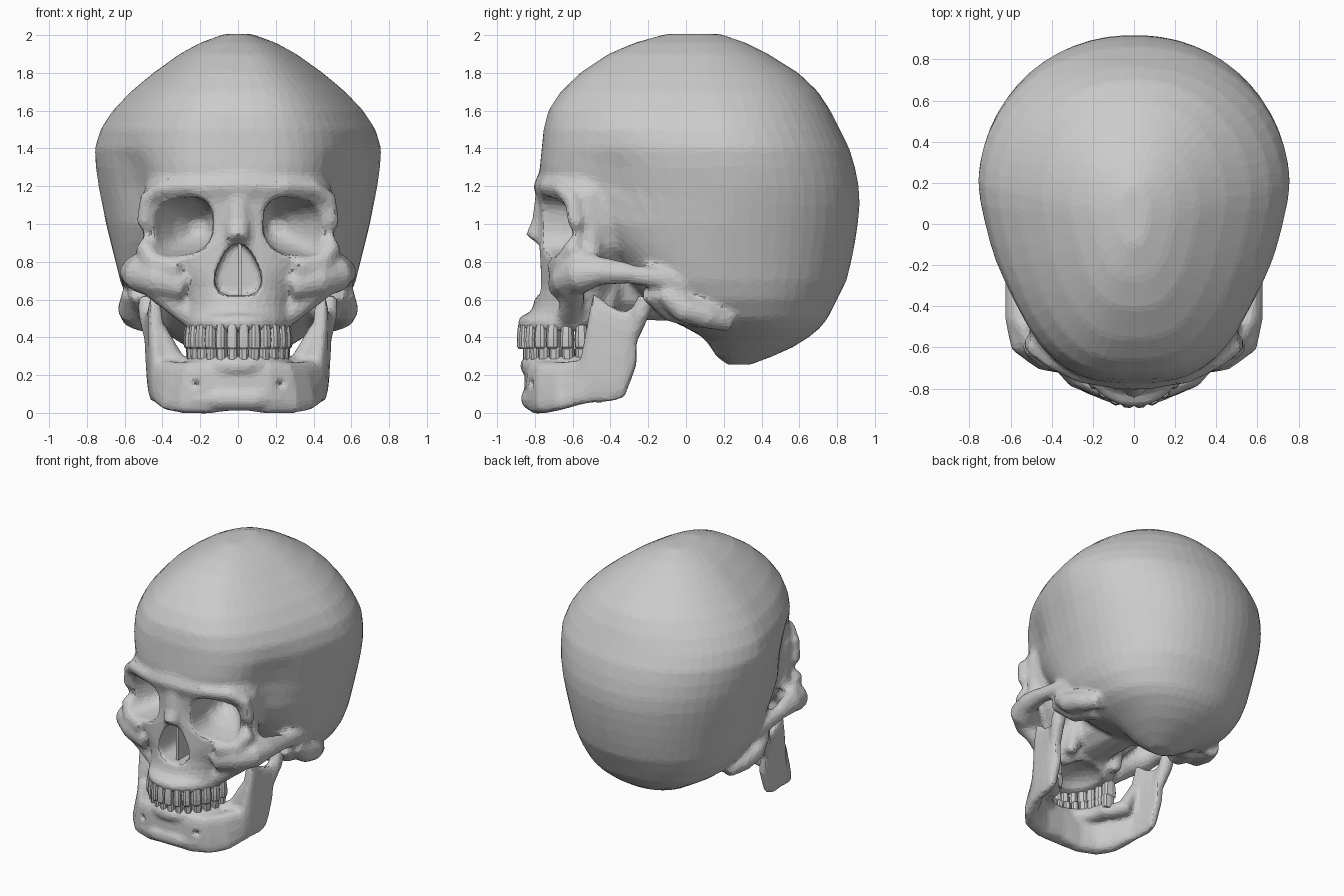
import bpy, bmesh
from math import sin, cos, pi, exp, copysign
from mathutils import Vector, Matrix

if "Cube" in bpy.data.objects:
    bpy.data.objects.remove(bpy.data.objects["Cube"])

bone = bpy.data.materials.new("bone_grey")
bone.use_nodes = True
bone.diffuse_color = (0.6, 0.6, 0.6, 1)
for node in bone.node_tree.nodes:
    if node.type == 'BSDF_PRINCIPLED':
        node.inputs["Base Color"].default_value = (0.6, 0.6, 0.6, 1)
        node.inputs["Roughness"].default_value = 0.7


# ---------- helpers ----------
def power(v, e):
    """Signed power, turns a circle into a superellipse."""
    return copysign(abs(v) ** (2 / e), v)


def loft(bm, rings):
    """Closed skin through equal-sized rings of points."""
    loops = [[bm.verts.new(p) for p in ring] for ring in rings]
    n = len(loops[0])
    for a, b in zip(loops, loops[1:]):
        for i in range(n):
            j = (i + 1) % n
            bm.faces.new((a[i], a[j], b[j], b[i]))
    bm.faces.new(loops[0][::-1])
    bm.faces.new(loops[-1])


def tube(bm, points, side=1, n=12):
    """Round bar along (x, y, z, radius) points."""
    path = [Vector((side * x, y, z)) for x, y, z, r in points]
    rings = []
    for i, p in enumerate(path):
        t = path[min(i + 1, len(path) - 1)] - path[max(i - 1, 0)]
        q = t.to_track_quat('Z', 'Y')
        r = points[i][3]
        rings.append([p + q @ Vector((r * cos(2 * pi * k / n), r * sin(2 * pi * k / n), 0))
                      for k in range(n)])
    loft(bm, rings)


def ball(bm, centre, size):
    m = Matrix.Translation(centre) @ Matrix.Diagonal((*size, 1))
    bmesh.ops.create_icosphere(bm, subdivisions=3, radius=1, matrix=m)


def section(z, yf, yb, w, centre, taper, front, back, n=56):
    """Horizontal outline: superellipse back, tapered superellipse front."""
    yc = yf + centre * (yb - yf)
    ring = []
    for i in range(n):
        a = 2 * pi * (i + 0.5) / n
        c, s = cos(a), sin(a)
        if c >= 0:
            x, y = w * power(s, back), yc + (yb - yc) * power(c, back)
        else:
            f = (1 - abs(c) ** front) ** (1 / front) * (1 + taper * c)
            x, y = copysign(w * f, s), yc + (yc - yf) * c
        # hollow of the temple
        if taper:
            x *= 1 - 0.1 * exp(-((y + 0.42) / 0.17) ** 2 - ((z - 1.22) / 0.17) ** 2)
        ring.append((x, y, z))
    return ring


def make(name, bm):
    bmesh.ops.recalc_face_normals(bm, faces=bm.faces[:])
    me = bpy.data.meshes.new(name)
    bm.to_mesh(me)
    bm.free()
    ob = bpy.data.objects.new(name, me)
    bpy.context.scene.collection.objects.link(ob)
    me.materials.append(bone)
    return ob


def fuse(ob, voxel, cutter, ratio, smooth):
    """Merge the parts, carve the openings, then facet the surface."""
    def remesh():
        m = ob.modifiers.new("merge", 'REMESH')
        m.mode, m.voxel_size = 'VOXEL', voxel
    remesh()
    cutter.hide_render = True
    b = ob.modifiers.new("carve", 'BOOLEAN')
    b.operation, b.solver, b.object = 'DIFFERENCE', 'EXACT', cutter
    remesh()
    s = ob.modifiers.new("soften", 'SMOOTH')
    s.factor, s.iterations = 0.5, smooth
    ob.modifiers.new("facet", 'DECIMATE').ratio = ratio
    dg = bpy.context.evaluated_depsgraph_get()
    me = bpy.data.meshes.new_from_object(ob.evaluated_get(dg))
    ob.modifiers.clear()
    ob.data = me
    me.materials.clear()
    me.materials.append(bone)
    me.shade_flat()
    bpy.data.objects.remove(cutter)


# ---------- cranium: z, front y, back y, half width ----------
bm = bmesh.new()
cranium = [(0.255, 0.22, 0.34, 0.08), (0.3, 0.16, 0.46, 0.18), (0.35, 0.13, 0.57, 0.27),
           (0.4, 0.09, 0.65, 0.35), (0.45, 0, 0.71, 0.44),
           (0.5, -0.1, 0.75, 0.51), (0.6, -0.22, 0.8, 0.585), (0.7, -0.31, 0.85, 0.625),
           (0.8, -0.38, 0.875, 0.65), (0.9, -0.48, 0.895, 0.675), (1.0, -0.58, 0.91, 0.7),
           (1.1, -0.67, 0.92, 0.72), (1.2, -0.77, 0.915, 0.74), (1.3, -0.775, 0.895, 0.754),
           (1.4, -0.765, 0.865, 0.76), (1.5, -0.755, 0.815, 0.73), (1.6, -0.73, 0.765, 0.665),
           (1.7, -0.665, 0.7, 0.57), (1.8, -0.56, 0.595, 0.45), (1.9, -0.41, 0.435, 0.31),
           (1.96, -0.27, 0.315, 0.2), (2.007, -0.1, 0.18, 0.07)]
rings = []
for row in cranium:
    f = min(max((row[0] - 0.75) / 0.45, 0), 1)
    rings.append(section(*row, 0.45 + 0.12 * f, 0.04 + 0.21 * f, 2.9, 2.12))
loft(bm, rings)

# ---------- face block from upper gum to brow ----------
face = [(0.44, -0.87, -0.5, 0.25), (0.5, -0.835, -0.46, 0.27), (0.58, -0.805, -0.42, 0.28),
        (0.66, -0.79, -0.4, 0.31), (0.76, -0.785, -0.35, 0.4), (0.88, -0.78, -0.3, 0.47),
        (1.0, -0.77, -0.3, 0.5), (1.12, -0.78, -0.3, 0.5), (1.2, -0.81, -0.3, 0.49),
        (1.28, -0.775, -0.3, 0.46), (1.36, -0.74, -0.3, 0.42)]
loft(bm, [section(*row, 0.62, 0, 2, 4) for row in face])
# nasal bones and skull base
tube(bm, [(0, -0.72, 1.14, 0.08), (0, -0.745, 1.0, 0.075), (0, -0.8, 0.91, 0.06)])
tube(bm, [(0, -0.5, 0.7, 0.2), (0, 0, 0.66, 0.18)])
# upper gum ridge
tube(bm, [(0.235 * sin(a * pi / 12), -0.56 - 0.285 * cos(a * pi / 12), 0.475, 0.048)
          for a in range(-6, 7)])
for side in (1, -1):
    # orbit rim and side wall
    tube(bm, [(0.06, -0.755, 1.18, 0.045), (0.25, -0.735, 1.2, 0.045), (0.4, -0.66, 1.19, 0.045),
              (0.475, -0.6, 1.13, 0.05), (0.495, -0.58, 1.0, 0.045), (0.495, -0.59, 0.88, 0.055),
              (0.44, -0.63, 0.79, 0.07), (0.3, -0.68, 0.765, 0.065)], side)
    tube(bm, [(0.45, -0.51, 1.16, 0.06), (0.46, -0.5, 1.0, 0.05), (0.46, -0.5, 0.82, 0.06)], side)
    # cheekbone, buttress above the molars and arch
    tube(bm, [(0.27, -0.66, 0.67, 0.08), (0.42, -0.62, 0.71, 0.1), (0.52, -0.55, 0.735, 0.1),
              (0.56, -0.45, 0.745, 0.07), (0.575, -0.3, 0.735, 0.052), (0.565, -0.15, 0.715, 0.058),
              (0.54, 0, 0.68, 0.06)], side)
    tube(bm, [(0.47, -0.59, 0.82, 0.06), (0.555, -0.47, 0.785, 0.048), (0.575, -0.3, 0.76, 0.036)], side)
    tube(bm, [(0.46, -0.6, 0.67, 0.06), (0.36, -0.6, 0.6, 0.065), (0.25, -0.62, 0.51, 0.06)], side)
    # jaw socket and ear region
    tube(bm, [(0.53, -0.2, 0.65, 0.06), (0.46, -0.08, 0.56, 0.08), (0.42, 0.1, 0.53, 0.09)], side)
    tube(bm, [(0.56, -0.12, 0.64, 0.055), (0.565, -0.01, 0.55, 0.075), (0.55, 0.11, 0.515, 0.07),
              (0.5, 0.24, 0.48, 0.055)], side)
    # plates behind the palate
    tube(bm, [(0.2, -0.44, 0.48, 0.04), (0.17, -0.4, 0.7, 0.07)], side)
skull = make("skull", bm)

# ---------- openings: orbits, nose, palate, cheek holes ----------
bm = bmesh.new()
orbit = [(-1.0, 0.315, 1.03), (-0.75, 0.315, 1), (-0.65, 0.302, 0.94), (-0.55, 0.265, 0.8),
         (-0.46, 0.235, 0.57), (-0.39, 0.21, 0.25)]
for side in (1, -1):
    rings = []
    for y, cx, k in orbit:
        ring = []
        for i in range(28):
            dx = 0.182 * k * power(cos(2 * pi * i / 28), 2.7)
            dz = 0.158 * k * power(sin(2 * pi * i / 28), 2.7)
            ring.append((side * (cx + dx), y, 0.985 + dz - 0.12 * dx))
        rings.append(ring)
    loft(bm, rings)
    ball(bm, (side * 0.28, -0.75, 0.73), (0.035, 0.05, 0.025))
pear = [(0.05, 0.62), (0.105, 0.64), (0.125, 0.7), (0.11, 0.77), (0.075, 0.84), (0.03, 0.895)]
outline = pear + [(-x, z) for x, z in pear[::-1]]
loft(bm, [[(x, y, z) for x, z in outline] for y in (-1.0, -0.52)])
ball(bm, (0, -0.6, 0.41), (0.17, 0.2, 0.11))
fuse(skull, 0.016, make("opening_cutter", bm), 0.1, 6)

# ---------- nasal septum ----------
bm = bmesh.new()
bmesh.ops.create_cube(bm, size=1, matrix=Matrix.Translation((0.01, -0.62, 0.755))
                      @ Matrix.Diagonal((0.018, 0.24, 0.3, 1)))
make("nasal_septum", bm)


# ---------- lower jaw: x, y, bottom, top, half thickness, outward lean ----------
bm = bmesh.new()
jaw = [(0, -0.8, 0.018, 0.28, 0.055, 0), (0.16, -0.79, -0.005, 0.28, 0.055, 0),
       (0.27, -0.745, -0.002, 0.27, 0.055, -0.02), (0.345, -0.66, 0.015, 0.27, 0.05, -0.03),
       (0.405, -0.55, 0.045, 0.28, 0.045, -0.01), (0.435, -0.49, 0.052, 0.64, 0.04, 0.005),
       (0.447, -0.4, 0.055, 0.57, 0.037, 0.005), (0.455, -0.325, 0.08, 0.54, 0.037, 0.01),
       (0.46, -0.262, 0.25, 0.57, 0.032, 0.015)]
path = [(-x, *rest) for x, *rest in jaw[:0:-1]] + jaw
rings = []
for i, (x, y, lo, hi, t, lean) in enumerate(path):
    a, b = path[max(i - 1, 0)], path[min(i + 1, len(path) - 1)]
    d = Vector((b[0] - a[0], b[1] - a[1], 0)).normalized()
    out = Vector((-d.y, d.x, 0))
    ring = []
    for k in range(16):
        u, v = power(cos(pi * k / 8), 3.5), power(sin(pi * k / 8), 3.5)
        shift = copysign(1, x) * lean
        ring.append(Vector((x + shift * v, y, (lo + hi) / 2 + v * (hi - lo) / 2)) + out * t * u)
    rings.append(ring)
loft(bm, rings)
# chin, gum ridge and jaw hinge
tube(bm, [(-0.22, -0.775, 0.07, 0.05), (-0.1, -0.81, 0.075, 0.065), (0.1, -0.81, 0.075, 0.065),
          (0.22, -0.775, 0.07, 0.05)])
tube(bm, [(0.235 * sin(a * pi / 12), -0.56 - 0.265 * cos(a * pi / 12), 0.25, 0.055)
          for a in range(-6, 7)])
for side in (1, -1):
    tube(bm, [(0.23, -0.6, 0.24, 0.05), (0.33, -0.5, 0.26, 0.06), (0.42, -0.48, 0.44, 0.045)], side)
    tube(bm, [(0.46, -0.29, 0.4, 0.04), (0.48, -0.24, 0.53, 0.05), (0.48, -0.21, 0.61, 0.05)], side)
lower_jaw = make("lower_jaw", bm)

bm = bmesh.new()
for side in (1, -1):
    ball(bm, (side * 0.225, -0.84, 0.155), (0.028, 0.05, 0.025))
fuse(lower_jaw, 0.014, make("chin_hole_cutter", bm), 0.2, 4)


# ---------- teeth ----------
def teeth(name, half_width, depth, levels):
    bm = bmesh.new()
    for i in range(14):
        a = (i - 6.5) * 14 * pi / 180
        centre = Vector((half_width * sin(a), -0.56 - depth * cos(a), 0))
        along = Vector((half_width * cos(a), depth * sin(a), 0)).normalized()
        out = Vector((along.y, -along.x, 0))
        thick = 0.028 + 0.02 * abs(sin(a))
        wide = (0.03, 0.036)[abs(sin(a)) > 0.7] * half_width / 0.25
        loft(bm, [[centre + Vector((0, 0, z)) + k * (along * wide * power(cos(pi * j / 5), 3)
                   + out * thick * power(sin(pi * j / 5), 3)) for j in range(10)]
                  for z, k in levels])
    make(name, bm)


teeth("upper_teeth", 0.24, 0.305, [(0.465, 0.85), (0.43, 0.97), (0.39, 1.05), (0.35, 1), (0.338, 0.75)])
teeth("lower_teeth", 0.23, 0.275, [(0.25, 0.85), (0.29, 0.95), (0.335, 1), (0.355, 0.75)])
